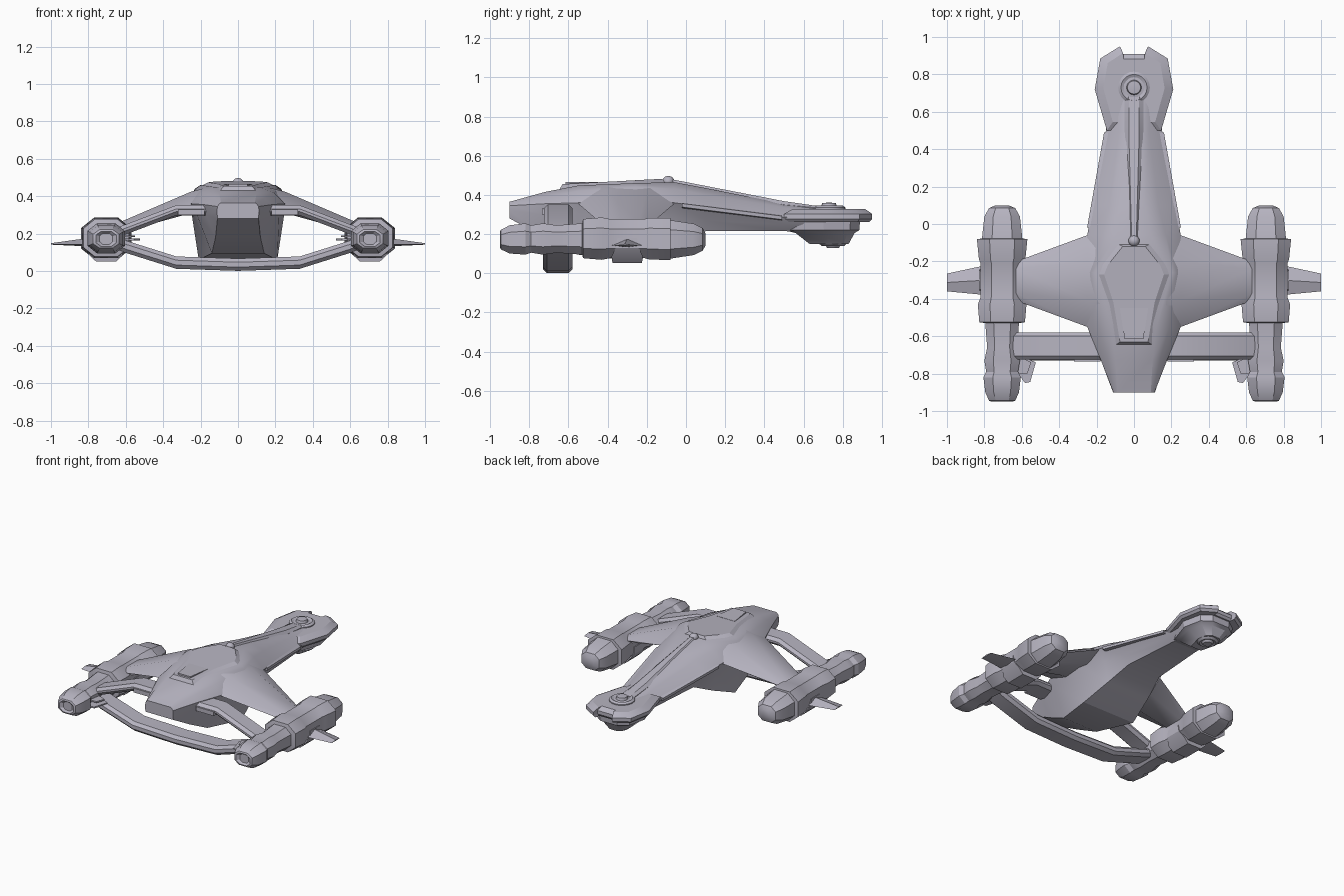
import bpy, bmesh, math

cube = bpy.data.objects.get("Cube")
if cube:
    bpy.data.objects.remove(cube, do_unlink=True)

grey = bpy.data.materials.new("hull grey")
grey.use_nodes = True
COLOUR = (0.47, 0.455, 0.53, 1)
grey.diffuse_color = COLOUR
grey.node_tree.nodes["Principled BSDF"].inputs["Base Color"].default_value = COLOUR


def loft(name, rings, side=1, smooth=28):
    """Skin a list of equal-length point rings and cap both ends."""
    bm = bmesh.new()
    loops = [[bm.verts.new((x * side, y, z)) for x, y, z in r] for r in rings]
    n = len(loops[0])
    for a, b in zip(loops, loops[1:]):
        for i in range(n):
            j = (i + 1) % n
            bm.faces.new((a[i], a[j], b[j], b[i]))
    bm.faces.new(loops[0])
    bm.faces.new(loops[-1])
    bmesh.ops.recalc_face_normals(bm, faces=bm.faces)
    mesh = bpy.data.meshes.new(name)
    bm.to_mesh(mesh)
    bm.free()
    mesh.materials.append(grey)
    ob = bpy.data.objects.new(name, mesh)
    bpy.context.collection.objects.link(ob)
    bpy.ops.object.select_all(action='DESELECT')
    ob.select_set(True)
    bpy.context.view_layer.objects.active = ob
    bpy.ops.object.shade_smooth_by_angle(angle=math.radians(smooth))
    return ob


def mirrored(half):
    """Close a half section of (x, y, z) points across the centre plane."""
    return half + [(-x, y, z) for x, y, z in reversed(half)]


def hull_ring(y, *pairs):
    return mirrored([(x, y, z) for x, z in pairs])


def octagon_y(cx, cz, y, rx, rz, cut=0.5):
    pts = [(1, cut), (cut, 1), (-cut, 1), (-1, cut),
           (-1, -cut), (-cut, -1), (cut, -1), (1, -cut)]
    return [(cx + u * rx, y, cz + v * rz) for u, v in pts]


def disc(y, z, r, n=20):
    return [(r * math.cos(math.tau * i / n), y + r * math.sin(math.tau * i / n), z)
            for i in range(n)]


def beam_ring(x, z, y0, y1, h, c=0.02):
    return [(x, y0, z - h + c), (x, y0, z + h - c), (x, y0 + c, z + h),
            (x, y1 - c, z + h), (x, y1, z + h - c), (x, y1, z - h + c),
            (x, y1 - c, z - h), (x, y0 + c, z - h)]


def plate(name, outline, z0, z1, side=1):
    return loft(name, [[(x, y, z) for x, y in outline] for z in (z0, z1)], side)


# Central hull and neck: top, shoulder, edge, keel side, keel bottom
loft("hull", [
    hull_ring(-0.90, (.09, .365), (.10, .36), (.11, .345), (.112, .32), (.11, .28)),
    hull_ring(-0.72, (.10, .415), (.14, .39), (.18, .355), (.17, .30), (.12, .18)),
    hull_ring(-0.55, (.12, .448), (.19, .42), (.25, .36), (.22, .30), (.14, .095)),
    hull_ring(-0.26, (.20, .46), (.23, .44), (.27, .37), (.25, .32), (.21, .06)),
    hull_ring(-0.06, (.09, .465), (.17, .43), (.25, .36), (.20, .28), (.17, .14)),
    hull_ring(0.10, (.06, .435), (.13, .40), (.222, .338), (.17, .27), (.13, .215)),
    hull_ring(0.50, (.035, .355), (.08, .335), (.15, .285), (.13, .25), (.10, .215)),
    hull_ring(0.66, (.05, .33), (.09, .32), (.15, .29), (.13, .25), (.09, .21)),
])

# Raised deck over the hull with a narrowing front tongue
deck = [(.095, -.645, .43), (.16, -.44, .435), (.225, -.27, .44),
        (.20, -.21, .44), (.10, -.10, .45)]
deck_top = [(.075, -.63, .455), (.11, -.42, .466), (.16, -.27, .474),
            (.14, -.22, .477), (.06, -.12, .482)]
loft("upper_deck", [mirrored(deck), mirrored(deck_top)], smooth=20)
plate("deck_front_panel", [(-.05, -.615), (.05, -.615), (.075, -.45), (-.075, -.45)], .455, .466)

# Spine along the neck, with a beacon ball at its root
loft("neck_spine", [
    hull_ring(-0.09, (.012, .483), (.022, .46), (.022, .42)),
    hull_ring(0.50, (.028, .368), (.05, .35), (.05, .31)),
    hull_ring(0.68, (.028, .342), (.05, .333), (.05, .31)),
])
loft("beacon", [disc(-.09, .47 + .027 * math.sin(a), .03 * math.cos(a), 16)
                for a in [math.radians(d) for d in range(-80, 81, 20)]])

# Head plate with notched tip, stepped lower lobe and two dishes
head_half = [(.145, .50), (.21, .72), (.18, .885), (.075, .95), (.07, .91)]


def head_ring(z, s, cy=.75, sy=None):
    sy = sy or s
    return mirrored([(x * s, cy + (y - cy) * sy, z) for x, y in head_half])


loft("head_plate", [head_ring(.262, .93), head_ring(.278, 1), head_ring(.303, 1),
                    head_ring(.328, .78, sy=.82)])
lobe_half = [(.10, .49), (.17, .70), (.14, .84), (.07, .89)]
loft("head_lower_lobe", [
    mirrored([(x * s, .77 + (y - .77) * t, z) for x, y in lobe_half])
    for z, s, t in ((.285, 1, 1), (.22, .95, .95), (.205, .78, .75), (.15, .42, .5))])
loft("top_dish", [disc(.73, z, r) for z, r in
                  ((.30, .085), (.335, .085), (.345, .07), (.338, .055), (.34, .04), (.358, .035), (.36, .015))])
loft("bottom_dish", [disc(.75, z, r) for z, r in
                     ((.21, .075), (.15, .07), (.138, .055), (.143, .04), (.13, .03))])

# Lower cross beam slung between the two engines
loft("lower_cross_beam", [beam_ring(x, z, -.73, -.58, .033) for x, z in
     ((-.65, .15), (-.60, .13), (-.33, .045), (0, .034), (.33, .045), (.60, .13), (.65, .15))])

# Engine stations: y, half width, half height, centre height
STATIONS = ((-.935, .035, .03, .172), (-.95, .055, .04, .172), (-.945, .07, .05, .172),
            (-.90, .09, .072, .173), (-.82, .10, .08, .175), (-.79, .085, .07, .175),
            (-.73, .095, .08, .175), (-.66, .08, .07, .175), (-.53, .09, .08, .175),
            (-.525, .122, .10, .177), (-.43, .13, .108, .177), (-.39, .115, .10, .177),
            (-.21, .115, .10, .177), (-.19, .124, .106, .177), (-.08, .135, .108, .175),
            (-.078, .108, .098, .173), (.04, .095, .08, .173), (.085, .07, .058, .173),
            (.10, .035, .03, .173))


def wing_ring(x, y0, y1, top, edge, bottom, inset):
    return [(x, y0, edge), (x, y0 + inset, top), (x, y1 - inset, top),
            (x, y1, edge), (x, y1 - inset, bottom), (x, y0 + inset, bottom)]


for side, word in ((1, "left"), (-1, "right")):
    loft(f"{word}_engine", [octagon_y(.705, cz, y, rx, rz) for y, rx, rz, cz in STATIONS], side)
    # Wing from hull to engine
    loft(f"{word}_wing", [
        wing_ring(.17, -.57, -.03, .445, .37, .31, .14),
        wing_ring(.25, -.55, -.06, .425, .355, .31, .14),
        wing_ring(.63, -.41, -.20, .262, .235, .205, .04),
        wing_ring(.68, -.41, -.20, .24, .22, .19, .04)], side)
    # Cranked upper strut
    loft(f"{word}_upper_strut", [beam_ring(x, z, -.725, -.58, .027) for x, z in
         ((.15, .325), (.33, .325), (.62, .215), (.68, .19))], side)
    plate(f"{word}_strut_pad", [(.18, -.735), (.32, -.735), (.32, -.70), (.18, -.70)], .30, .33, side)
    # Mounting block under the engine
    loft(f"{word}_engine_mount", [
        [(x, y, z) for x, y in ((.705 - w, -.30 - d), (.705 + w, -.30 - d),
                                (.705 + w, -.30 + d), (.705 - w, -.30 + d))]
        for z, w, d in ((.052, .055, .075), (.085, .09, .08), (.13, .12, .06), (.18, .12, .05))], side)
    # Outer fin, tapering to a thin tip
    loft(f"{word}_outer_fin", [
        [(x, y0, .143), (x, (y0 + y1) / 2, .143 + t), (x, y1, .143), (x, (y0 + y1) / 2, .143 - t / 3)]
        for x, y0, y1, t in ((.79, -.38, -.22, .035), (1.0, -.36, -.265, .006))], side)
    # Pair of thin inner blades
    for level, z in (("lower", .168), ("upper", .186)):
        plate(f"{word}_{level}_blade",
              [(.62, -.72), (.59, -.71), (.525, -.74), (.555, -.845), (.583, -.85), (.62, -.80)]
              if level == "lower" else
              [(.62, -.72), (.59, -.72), (.55, -.74), (.57, -.80), (.62, -.80)],
              z - .005, z + .005, side)
    # Trim rail along the neck edge
    loft(f"{word}_neck_rail", [
        [(x - .02, y, z + .012), (x + .008, y, z + .006), (x + .008, y, z - .012), (x - .03, y, z - .02)]
        for x, y, z in ((.243, -.02, .35), (.152, .49, .286))], side)
    # Small raised marker on the head
    plate(f"{word}_head_marker", [(.155, .735), (.178, .735), (.172, .77), (.16, .77)], .30, .318, side)
